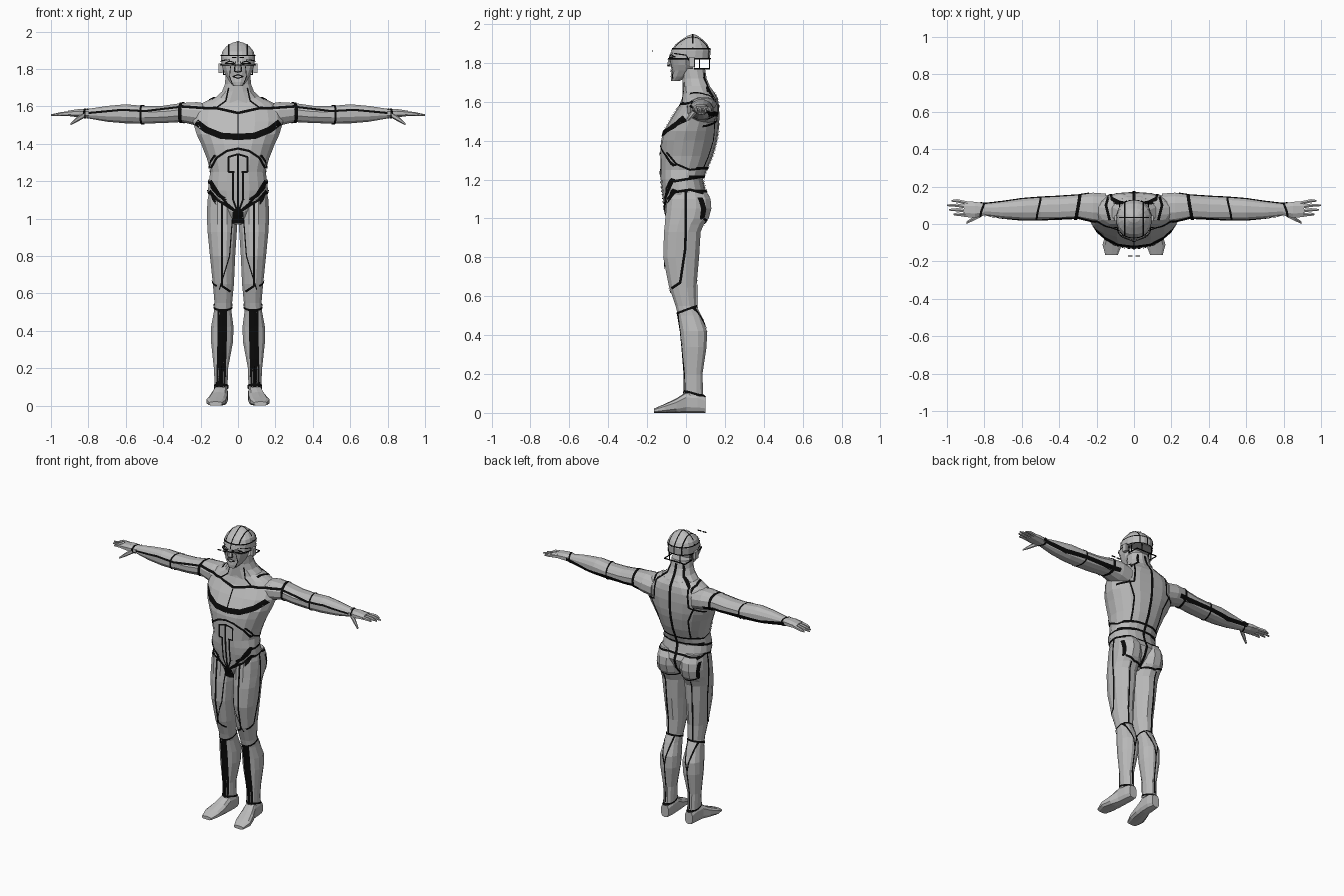
import bpy, math
from mathutils import Vector
from mathutils.bvhtree import BVHTree

cube = bpy.data.objects.get("Cube")
if cube:
    bpy.data.objects.remove(cube, do_unlink=True)


def material(name, value):
    mat = bpy.data.materials.new(name)
    mat.use_nodes = True
    colour = (value, value, value, 1)
    mat.diffuse_color = colour
    bsdf = mat.node_tree.nodes["Principled BSDF"]
    bsdf.inputs["Base Color"].default_value = colour
    bsdf.inputs["Roughness"].default_value = 0.8
    return mat


GREY = material("light grey", 0.5)
BLACK = material("black", 0.003)
parts = {}


def add_mesh(name, verts, faces, mat):
    mesh = bpy.data.meshes.new(name)
    mesh.from_pydata(verts, [], faces)
    mesh.materials.append(mat)
    obj = bpy.data.objects.new(name, mesh)
    bpy.context.scene.collection.objects.link(obj)
    return obj


def loft(name, axis, sections, sides=14, power=2.3, flip=1, mat=GREY):
    """Skin over rounded sections: (position, a_min, a_max, b_min, b_max)."""
    verts, faces = [], []
    for pos, a0, a1, b0, b1 in sections:
        for i in range(sides):
            t = math.tau * (i + 0.5) / sides
            c, s = math.cos(t), math.sin(t)
            a = (a0 + a1) / 2 + (a1 - a0) / 2 * math.copysign(abs(c) ** (2 / power), c)
            b = (b0 + b1) / 2 + (b1 - b0) / 2 * math.copysign(abs(s) ** (2 / power), s)
            x, y, z = {"x": (pos, a, b), "y": (a, pos, b), "z": (a, b, pos)}[axis]
            verts.append((x * flip, y, z))
    rows = len(sections)
    for r in range(rows - 1):
        for i in range(sides):
            j = (i + 1) % sides
            faces.append((r * sides + i, r * sides + j, (r + 1) * sides + j, (r + 1) * sides + i))
    faces.append(tuple(reversed(range(sides))))
    faces.append(tuple(range((rows - 1) * sides, rows * sides)))
    centre = [sum(v[k] for v in verts) / len(verts) for k in range(3)]
    first = [Vector(verts[i]) for i in faces[0]]
    normal = (first[1] - first[0]).cross(first[2] - first[0])
    mid = sum((Vector(s) for s in verts[:sides]), Vector()) / sides
    if normal.dot(first[0] - mid) < 0:
        faces = [f[::-1] for f in faces]
    parts[name] = (verts, faces)
    return add_mesh(name, verts, faces, mat)


def symmetric(rows):
    return [(z, -w, w, y0, y1) for z, w, y0, y1 in rows]


def box(name, centre, size, mat=BLACK):
    x, y, z = (s / 2 for s in size)
    verts = [Vector(centre) + Vector((i * x, j * y, k * z))
             for i in (-1, 1) for j in (-1, 1) for k in (-1, 1)]
    faces = [(0, 1, 3, 2), (4, 6, 7, 5), (0, 4, 5, 1), (2, 3, 7, 6), (0, 2, 6, 4), (1, 5, 7, 3)]
    return add_mesh(name, verts, faces, mat)


# Torso, neck and head
loft("torso", "z", symmetric([
    (.97, .03, -.09, .04), (1.04, .10, -.11, .10), (1.1, .152, -.118, .122),
    (1.15, .163, -.125, .10), (1.2, .158, -.13, .088), (1.25, .15, -.132, .108),
    (1.32, .168, -.132, .138), (1.4, .2, -.128, .16), (1.45, .224, -.115, .168),
    (1.52, .245, -.075, .172), (1.58, .235, -.035, .17), (1.62, .19, -.02, .163),
    (1.65, .125, -.015, .145)]), sides=18, power=2.2)
loft("neck", "z", symmetric([
    (1.6, .17, -.02, .165), (1.65, .12, -.02, .147), (1.68, .088, -.02, .125),
    (1.72, .072, -.02, .108), (1.77, .068, -.03, .1)]), sides=12)
loft("cranium", "z", symmetric([
    (1.818, .09, -.087, .125), (1.865, .092, -.076, .128), (1.895, .085, -.056, .112),
    (1.922, .062, -.02, .085), (1.94, .032, .008, .06), (1.946, .01, .025, .045)]), sides=16)
loft("face", "z", symmetric([
    (1.708, .026, -.078, -.03), (1.73, .045, -.08, .01), (1.76, .064, -.076, .035),
    (1.79, .08, -.08, .042), (1.82, .09, -.084, .042)]), sides=12)
loft("nose", "z", symmetric([
    (1.782, .016, -.092, -.06), (1.793, .017, -.097, -.06), (1.835, .008, -.086, -.06)]), sides=6)

# Limbs, mirrored
for flip, side in ((1, "left_"), (-1, "right_")):
    loft(side + "arm", "x", [
        (.15, .0, .165, 1.48, 1.615), (.22, .005, .17, 1.495, 1.625), (.3, .025, .157, 1.515, 1.62),
        (.4, .02, .15, 1.51, 1.605), (.5, .02, .145, 1.507, 1.604), (.6, .02, .137, 1.508, 1.613),
        (.7, .03, .122, 1.517, 1.604), (.8, .045, .11, 1.535, 1.588)], sides=12, flip=flip)
    loft(side + "palm", "x", [
        (.79, .046, .11, 1.537, 1.586), (.85, .03, .122, 1.54, 1.588),
        (.91, .035, .122, 1.548, 1.578)], sides=8, flip=flip)
    for i, tip in enumerate((.965, .99, 1.0, .975)):
        y, out = .048 + .021 * i, .052 + .024 * i
        loft(side + "finger_" + str(i + 1), "x", [
            (.89, y - .011, y + .011, 1.55, 1.576), (.945, out - .01, out + .01, 1.549, 1.57),
            (tip, out - .005, out + .005, 1.548, 1.558)], sides=6, flip=flip)
    loft(side + "thumb", "x", [
        (.82, .035, .065, 1.54, 1.57), (.86, .015, .04, 1.517, 1.545),
        (.895, .0, .015, 1.5, 1.512)], sides=6, flip=flip)
    loft(side + "leg", "z", [
        (.09, .055, .125, -.012, .09), (.2, .052, .13, -.01, .086), (.34, .025, .146, -.022, .108),
        (.42, .022, .146, -.03, .11), (.5, .033, .131, -.043, .08), (.55, .03, .127, -.055, .056),
        (.65, .02, .136, -.09, .056), (.8, .013, .152, -.12, .07), (.93, .004, .165, -.116, .078),
        (.97, .002, .167, -.112, .095), (1.0, .001, .168, -.11, .12), (1.05, .001, .168, -.106, .134),
        (1.1, .003, .165, -.1, .13), (1.15, .03, .155, -.07, .1)], sides=12, flip=flip)
    loft(side + "foot", "y", [
        (.1, .062, .118, .0, .085), (.06, .053, .126, .0, .105), (.0, .054, .132, .0, .108),
        (-.05, .056, .152, .0, .074), (-.11, .063, .17, .0, .046), (-.165, .085, .155, .0, .022)],
        sides=10, power=3, flip=flip)
    box(side + "ear", (flip * .094, .03, 1.805), (.02, .03, .05), GREY)
    box(side + "lash", (flip * .02, -.172, 1.862), (.026, .005, .006))
    # Open frame behind the ear
    for y in (.045, .07, .122):
        box(side + "frame_post", (flip * (.078 if y < .1 else .04), y, 1.795), (.004, .005, .05))
    box(side + "frame_rail", (flip * .078, .082, 1.77), (.004, .08, .006))
box("frame_back_rail", (0, .122, 1.77), (.156, .004, .006))


def tree(*keys):
    verts, faces = [], []
    for name, (v, f) in parts.items():
        if any(k in name for k in keys):
            faces += [tuple(i + len(verts) for i in face) for face in f]
            verts += v
    return BVHTree.FromPolygons(verts, faces)


BODY, ARMS = tree("torso", "neck", "leg"), tree("arm", "palm")
TRUNK, HEAD = tree("torso", "neck"), tree("cranium", "face", "nose")
ALL = tree("torso", "neck", "leg", "arm")
VIEWS = {"front": (lambda a, b: Vector((a, -1, b)), Vector((0, 1, 0))),
         "back": (lambda a, b: Vector((a, 1, b)), Vector((0, -1, 0))),
         "side": (lambda a, b: Vector((1, a, b)), Vector((-1, 0, 0))),
         "top": (lambda a, b: Vector((a, b, 3)), Vector((0, 0, -1)))}


def drape(name, samples, target, mirror=True):
    """Lay a thin band on the surface; samples are (origin, direction, half side)."""
    verts, faces = [], []
    for sign in ((1, -1) if mirror else (1,)):
        last = None
        for origin, way, half in samples:
            row = []
            for k in (-1, 0, 1):
                hit = target.ray_cast(origin + half * k, way)[0]
                if hit:
                    p = hit - way * .004
                    row.append(Vector((p.x * sign, p.y, p.z)))
            if len(row) < 3:
                last = None
                continue
            verts += row
            n = len(verts) - 3
            if last is not None and (verts[last + 1] - row[1]).length < .07:
                for k in (0, 1):
                    quad = (last + k, last + k + 1, n + k + 1, n + k)
                    faces.append(quad if sign > 0 else quad[::-1])
            last = n
    add_mesh(name, verts, faces, BLACK)


def line(name, view, points, width=.012, target=BODY, mirror=True):
    place, way = VIEWS[view]
    pts = [place(*p) for p in points]
    samples = []
    for i, (p, q) in enumerate(zip(pts, pts[1:])):
        steps = max(2, int((q - p).length / .012))
        half = (q - p).normalized().cross(way) * width / 2
        samples += [(p.lerp(q, s / steps), way, half) for s in range(steps + 1)]
    drape(name, samples, target, mirror)


def ring(name, centre, axis, target, width=.012, tilt=0, mirror=True, radius=.3):
    axis = Vector(axis)
    u, samples = Vector((0, 1, 0)), []
    v = axis.cross(u)
    for i in range(49):
        t = math.tau * i / 48
        out = u * math.cos(t) + v * math.sin(t)
        samples.append((Vector(centre) + out * radius + axis * tilt * math.cos(t), -out, axis * width / 2))
    drape(name, samples, target, mirror)


# Chest and belly seams
line("chest_band", "front", [(0, 1.437), (.09, 1.443), (.17, 1.475), (.235, 1.525)], .034, TRUNK)
line("collar_seam", "front", [(0, 1.565), (.12, 1.592), (.16, 1.59), (.3, 1.6)], .014, ALL)
line("breast_seam", "front", [(0, 1.56), (0, 1.44)], .008, TRUNK, False)
line("neck_seam", "front", [(.05, 1.7), (.065, 1.63), (.12, 1.59)], .008, TRUNK)
line("rib_arch", "front", [(0, 1.375), (.06, 1.362), (.115, 1.325), (.145, 1.27)])
line("belly_frame", "front", [(0, 1.345), (.05, 1.33), (.05, 1.25), (.02, 1.25)], .01)
line("belly_column", "front", [(.026, 1.25), (.026, 1.1), (0, 1.03)], .01)
line("belly_middle", "front", [(0, 1.34), (0, 1.03)], .012, BODY, False)
line("hip_upper_vee", "front", [(.153, 1.215), (.1, 1.13), (.06, 1.08), (0, 1.03)], .013)
line("hip_lower_vee", "front", [(.16, 1.16), (.11, 1.1), (0, 1.03)], .013)
line("groin", "front", [(0, 1.035), (0, .975)], .06, BODY, False)

# Side, waist and back seams
line("flank_seam", "side", [(-.1, 1.34), (-.05, 1.28), (.02, 1.25), (.1, 1.258)], .01, TRUNK)
line("waist_seam", "side", [(-.11, 1.1), (-.07, 1.19), (.085, 1.215)], .013, TRUNK)
line("hip_seam", "side", [(-.1, 1.08), (-.06, 1.135), (.02, 1.148), (.09, 1.13)], .013)
for z in (1.14, 1.215, 1.258):
    line("back_waist_seam", "back", [(0, z), (.15, z)], .012)
line("spine", "back", [(0, 1.75), (0, .98)], .018, BODY, False)
line("back_seam", "back", [(.1, 1.26), (.115, 1.4), (.17, 1.52)], .01, TRUNK)
line("nape_seam", "back", [(.045, 1.75), (.06, 1.68), (.12, 1.63), (.13, 1.5), (.23, 1.47)], .012, ALL)
line("seat_seam", "back", [(.01, .98), (.08, .975), (.15, 1.0), (.155, 1.12)], .01)

# Leg seams and shins
line("thigh_front_seam", "front", [(.085, 1.09), (.085, .64), (.04, .61)], .012)
line("thigh_inner_seam", "front", [(.03, 1.0), (.045, .8), (.1, .62)], .006)
line("thigh_side_seam", "side", [(.0, 1.14), (-.003, .85), (-.03, .67), (-.075, .64)], .013)
line("thigh_back_seam", "back", [(.1, .97), (.09, .55)], .01)
line("shin_panel", "front", [(.084, .51), (.085, .35), (.092, .1)], .05)
line("calf_seam", "back", [(.05, .54), (.085, .36), (.12, .54)], .009)
line("heel_seam", "back", [(.085, .36), (.09, .1)], .009)
for flip, side in ((1, "left_"), (-1, "right_")):
    target = tree(side + "leg", side + "foot")
    ring(side + "knee_ring", (flip * .08, 0, .53), (0, 0, 1), target, .012, .02, False)
    ring(side + "ankle_ring", (flip * .09, .04, .1), (0, 0, 1), target, .012, -.012, False)

# Arm seams
for x, width in ((.3, .018), (.51, .011), (.81, .012)):
    ring("arm_ring", (x, .085, 1.56), (1, 0, 0), ARMS, width, -.012)
line("arm_front_seam", "front", [(.29, 1.6), (.5, 1.575), (.62, 1.582), (.8, 1.565)], .011, ARMS)
line("arm_back_band", "back", [(.24, 1.535), (.5, 1.54), (.65, 1.535), (.82, 1.56)], .024, ARMS)
line("shoulder_seam", "top", [(.13, .17), (.15, .1), (.13, .02)], .014, ALL)

# Head seams and facial lines
for x in (0, .05):
    line("cap_seam", "top", [(x, -.085), (x, .125)], .007, HEAD, x > 0)
    line("cap_back_seam", "back", [(x, 1.91), (x, 1.82)], .007, HEAD, x > 0)
line("cap_cross_seam", "top", [(0, .035), (.09, .035)], .007, HEAD)
for z in (1.822, 1.872):
    ring("cap_ring", (0, .03, z), (0, 0, 1), HEAD, .007, 0, False)
line("temple_seam", "side", [(-.07, 1.85), (.0, 1.84), (.03, 1.79)], .006, HEAD)
line("cheek_seam", "front", [(.04, 1.815), (.045, 1.76), (.03, 1.72)], .004, HEAD)
line("eye_line", "front", [(.02, 1.835), (.045, 1.842), (.07, 1.83), (.02, 1.828)], .006, HEAD)
line("nose_line", "front", [(.014, 1.84), (.02, 1.79), (0, 1.783)], .005, HEAD)
line("mouth_line", "front", [(0, 1.77), (.028, 1.76), (0, 1.75)], .006, HEAD)
